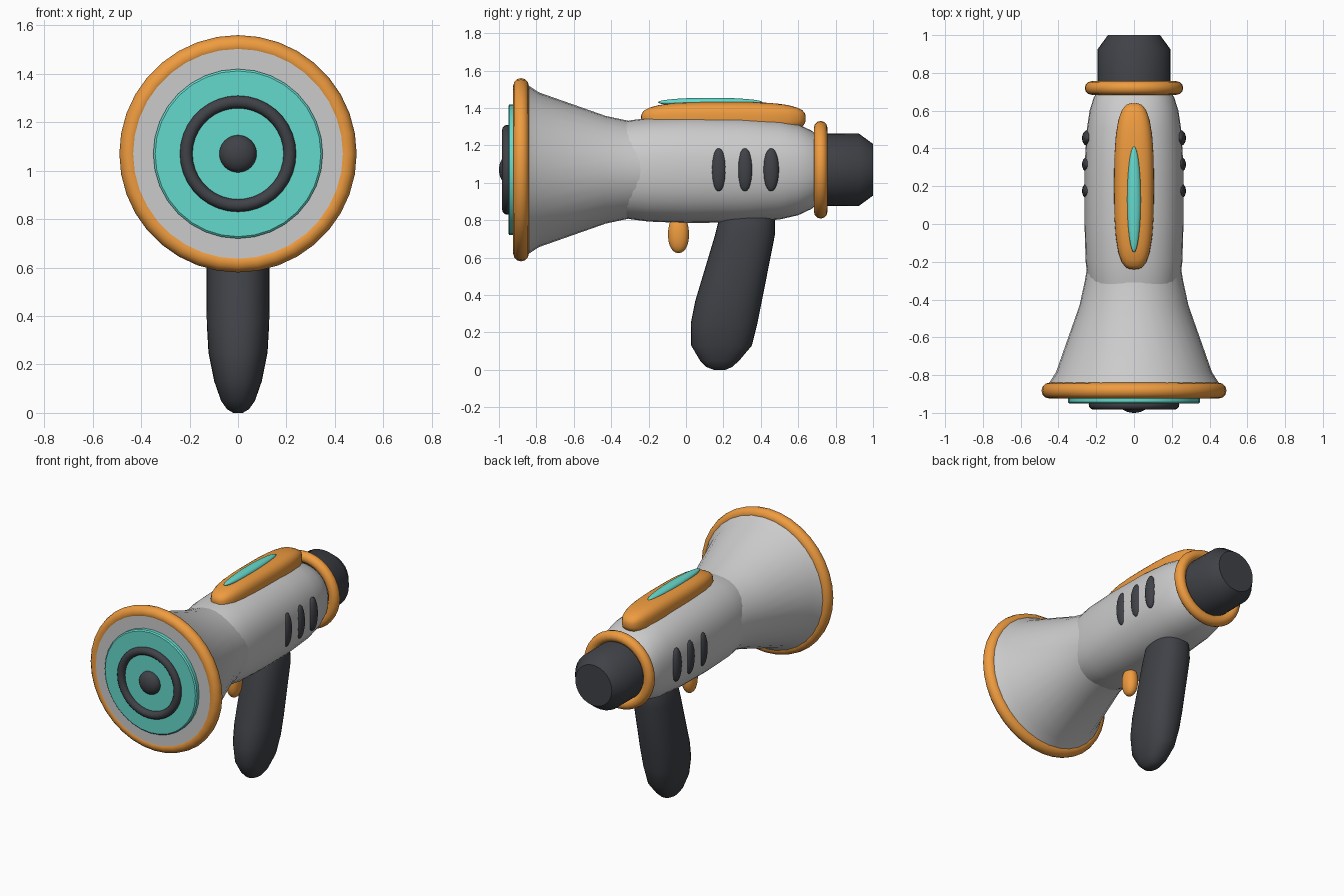
import bpy, bmesh, math

if "Cube" in bpy.data.objects:
    bpy.data.objects.remove(bpy.data.objects["Cube"])

Z = 1.07  # height of the barrel axis


def material(name, rgb):
    m = bpy.data.materials.new(name)
    m.diffuse_color = (*rgb, 1)
    m.use_nodes = True
    m.node_tree.nodes["Principled BSDF"].inputs["Base Color"].default_value = m.diffuse_color
    return m


ORANGE = material("orange", (0.86, 0.33, 0.05))
TEAL = material("teal", (0.13, 0.70, 0.61))
DARK = material("dark", (0.05, 0.054, 0.063))


def finish(ob, name, mat, angle=40):
    ob.name = name
    if mat:
        ob.data.materials.append(mat)
    bpy.ops.object.select_all(action='DESELECT')
    bpy.context.view_layer.objects.active = ob
    ob.select_set(True)
    bpy.ops.object.shade_smooth_by_angle(angle=math.radians(angle))
    return ob


def loft(name, rings, mat=None, p=2.0, along_y=True, n=32):
    """Skin superellipse rings (y, z, x radius, other radius), capped at both ends."""
    bm = bmesh.new()
    loops = []
    for y, z, rx, r2 in rings:
        loop = []
        for i in range(n):
            a = 2 * math.pi * i / n
            c, s = math.cos(a), math.sin(a)
            u = rx * math.copysign(abs(c) ** (2 / p), c)
            v = r2 * math.copysign(abs(s) ** (2 / p), s)
            loop.append(bm.verts.new((u, y, z + v) if along_y else (u, y + v, z)))
        loops.append(loop)
    for a, b in zip(loops, loops[1:]):
        for i in range(n):
            j = (i + 1) % n
            bm.faces.new((a[i], a[j], b[j], b[i]))
    bm.faces.new(loops[0])
    bm.faces.new(loops[-1])
    bmesh.ops.recalc_face_normals(bm, faces=bm.faces)
    me = bpy.data.meshes.new(name)
    bm.to_mesh(me)
    bm.free()
    ob = bpy.data.objects.new(name, me)
    bpy.context.collection.objects.link(ob)
    return finish(ob, name, mat)


def lathe(name, profile, mat=None):
    return loft(name, [(y, Z, r, r) for y, r in profile], mat)


def ring(name, y, major, minor, mat):
    bpy.ops.mesh.primitive_torus_add(location=(0, y, Z), rotation=(math.pi / 2, 0, 0),
                                     major_radius=major, minor_radius=minor,
                                     major_segments=36, minor_segments=12)
    return finish(bpy.context.object, name, mat, 60)


def blob(name, loc, radii, mat, p=2.0):
    """Ellipsoid; p above 2 makes it boxier."""
    bpy.ops.mesh.primitive_uv_sphere_add(segments=32, ring_count=20, radius=1, location=loc)
    ob = bpy.context.object
    for v in ob.data.vertices:
        k = sum(abs(c) ** p for c in v.co) ** (-1 / p)
        v.co = [c * k * r for c, r in zip(v.co, radii)]
    return finish(ob, name, mat, 60)


# Horn and main body
lathe("horn", [(-0.92, 0.445), (-0.85, 0.455), (-0.785, 0.413), (-0.43, 0.288),
               (-0.30, 0.26), (-0.18, 0.24)])
loft("body", [(-0.40, Z, 0.225, 0.24), (-0.30, Z, 0.243, 0.264), (-0.20, Z, 0.256, 0.277),
              (0.0, Z, 0.262, 0.285), (0.30, Z, 0.262, 0.281), (0.50, Z, 0.25, 0.266),
              (0.60, Z, 0.235, 0.243), (0.67, Z, 0.213, 0.21), (0.72, Z, 0.18, 0.17)], p=2.3)

# Front face: rim, speaker disc, ring and centre button
ring("horn_rim", -0.882, 0.448, 0.042, ORANGE)
lathe("speaker_disc", [(-0.90, 0.35), (-0.943, 0.35), (-0.95, 0.342)], TEAL)
ring("speaker_ring", -0.957, 0.214, 0.026, DARK)
blob("speaker_button", (0, -0.95, Z), (0.077, 0.05, 0.077), DARK)

# Rear collar and end cap
ring("rear_collar", 0.72, 0.225, 0.036, ORANGE)
lathe("end_cap", [(0.66, 0.195), (0.925, 0.193), (1.0, 0.138)], DARK)

# Top pad with light strip
blob("top_pad", (0, 0.20, 1.345), (0.105, 0.44, 0.088), ORANGE, 3)
blob("light_strip", (0, 0.13, 1.431), (0.036, 0.28, 0.024), TEAL)

# Side vents, both sides
for side, label in ((1, "right"), (-1, "left")):
    for i in range(3):
        blob(f"vent_{label}_{i + 1}", (side * 0.245, 0.175 + 0.14 * i, Z),
             (0.03, 0.042, 0.115), DARK)

# Trigger and slanted handle
blob("trigger", (0, -0.04, 0.725), (0.045, 0.056, 0.10), ORANGE, 2.2)
loft("handle", [(0.18, 0.0, 0.02, 0.03), (0.178, 0.015, 0.045, 0.068),
                (0.18, 0.05, 0.07, 0.105), (0.19, 0.13, 0.098, 0.162),
                (0.204, 0.25, 0.122, 0.178), (0.228, 0.37, 0.129, 0.178),
                (0.315, 0.72, 0.13, 0.16), (0.325, 0.80, 0.12, 0.15),
                (0.335, 0.86, 0.10, 0.13)], DARK, p=2.3, along_y=False)
